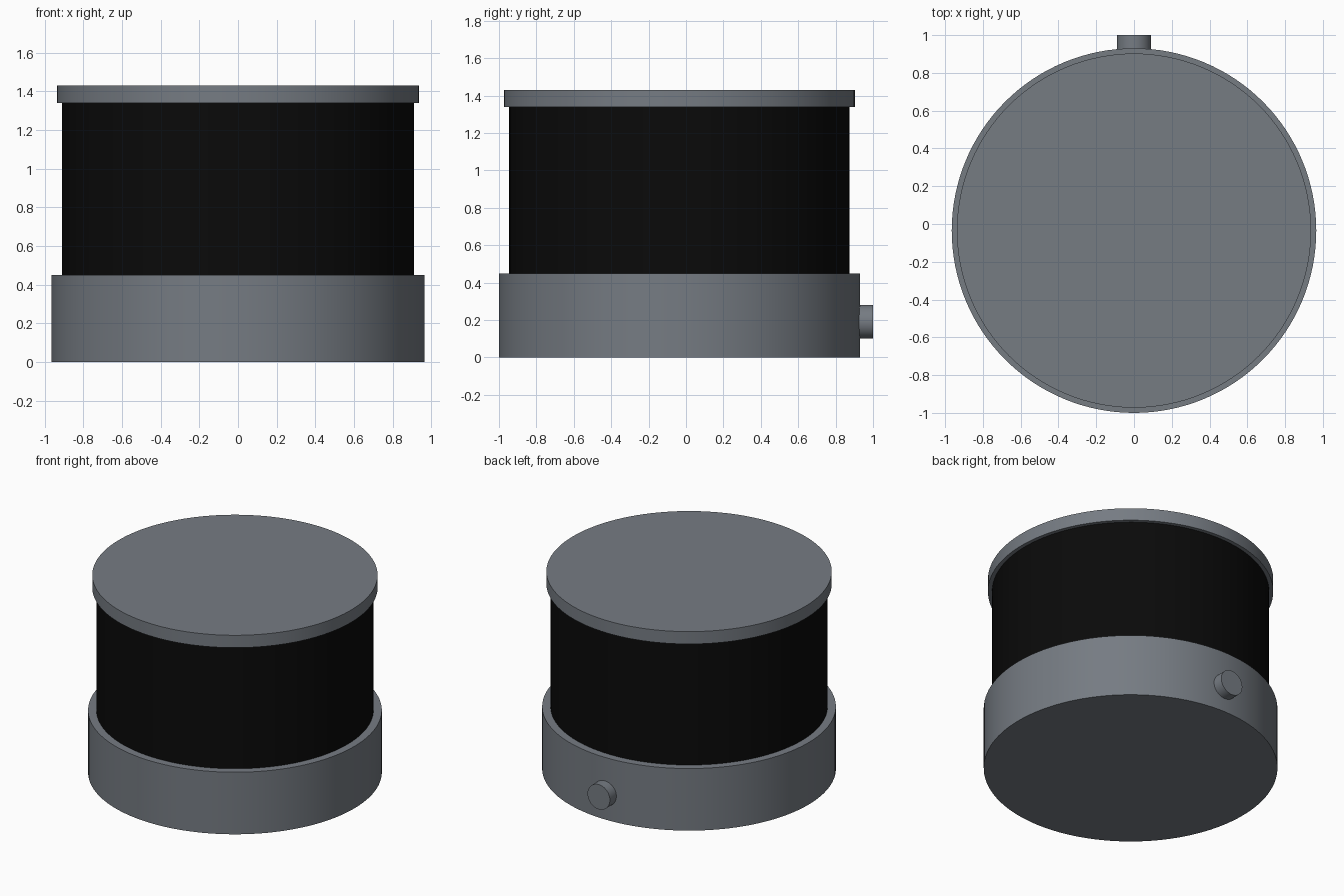
import bpy
import math

cube = bpy.data.objects.get("Cube")
if cube:
    bpy.data.objects.remove(cube, do_unlink=True)


def make_material(name, colour):
    mat = bpy.data.materials.new(name)
    mat.use_nodes = True
    mat.diffuse_color = colour
    mat.node_tree.nodes["Principled BSDF"].inputs["Base Color"].default_value = colour
    return mat


grey = make_material("slate grey", (0.18, 0.2, 0.226, 1))
black = make_material("gloss black", (0.003, 0.003, 0.003, 1))

AXIS_Y = -0.035  # the round body sits slightly forward of the connector


def cylinder(name, radius, depth, centre, mat, sides=128, tilt=0.0):
    bpy.ops.mesh.primitive_cylinder_add(
        vertices=sides, radius=radius, depth=depth,
        location=centre, rotation=(tilt, 0, 0))
    obj = bpy.context.object
    obj.name = name
    obj.data.materials.append(mat)
    bpy.ops.object.shade_smooth_by_angle(angle=math.radians(30))
    return obj


def disc_layer(name, radius, bottom, top, mat):
    return cylinder(name, radius, top - bottom, (0, AXIS_Y, (bottom + top) / 2), mat)


# Stacked round body
disc_layer("base_housing", 0.965, 0.0, 0.45, grey)
disc_layer("window_drum", 0.91, 0.45, 1.34, black)
disc_layer("top_cap", 0.9375, 1.34, 1.43, grey)

# Cable connector stub at the back of the base
cylinder("rear_connector", 0.09, 0.12, (0, 0.94, 0.19), grey, 48, math.radians(90))
